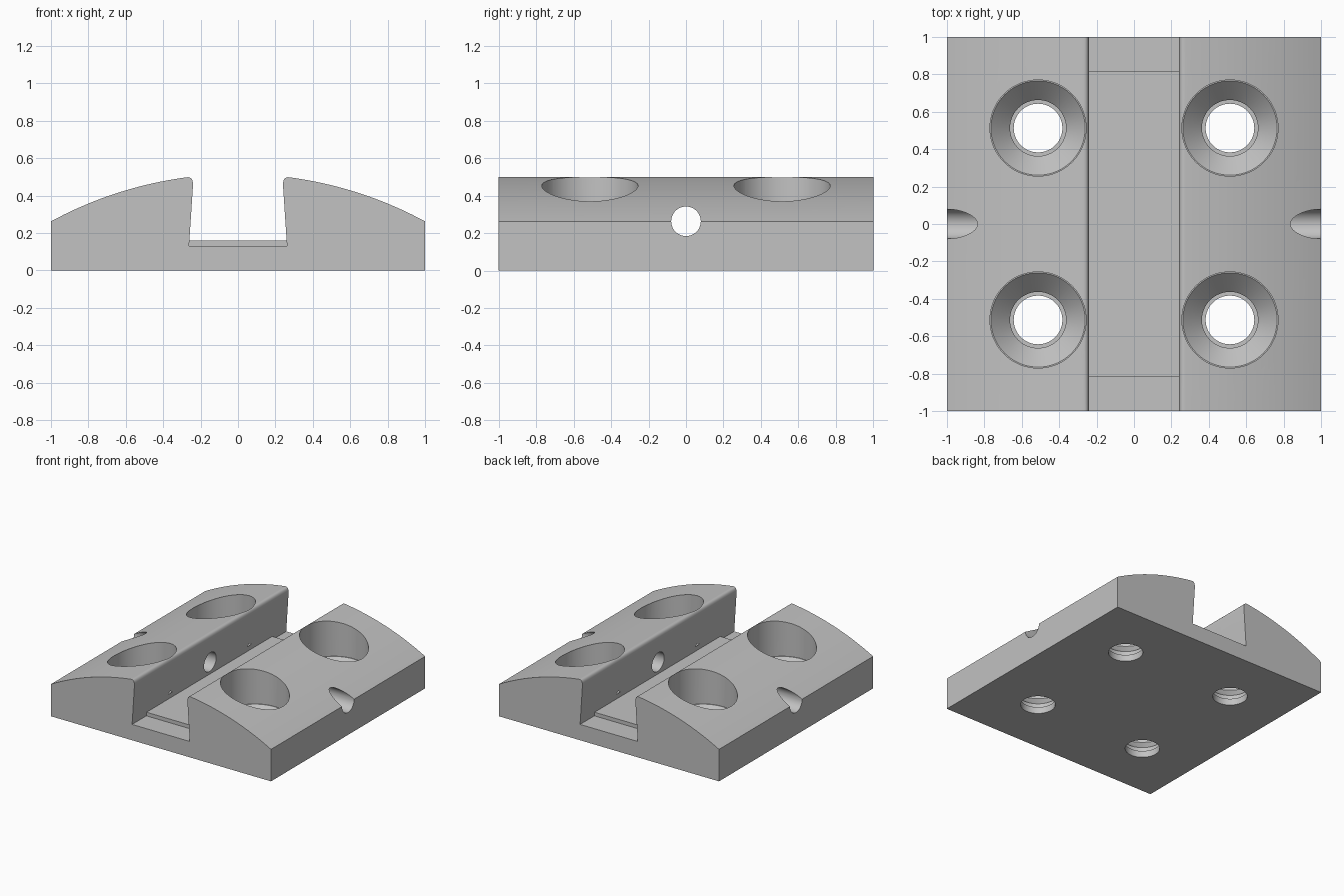
import bpy, bmesh, math
from mathutils import Matrix, Vector

cube = bpy.data.objects.get("Cube")
if cube:
    bpy.data.objects.remove(cube, do_unlink=True)

grey = bpy.data.materials.new("machined_grey")
grey.use_nodes = True
colour = (0.54, 0.54, 0.54, 1)
grey.diffuse_color = colour
grey.node_tree.nodes["Principled BSDF"].inputs["Base Color"].default_value = colour


def make_object(name, bm):
    bmesh.ops.recalc_face_normals(bm, faces=bm.faces)
    mesh = bpy.data.meshes.new(name)
    bm.to_mesh(mesh)
    bm.free()
    mesh.materials.append(grey)
    obj = bpy.data.objects.new(name, mesh)
    bpy.context.collection.objects.link(obj)
    return obj


def extrude_y(name, profile, half_length):
    """Prism along y from an (x, z) outline."""
    bm = bmesh.new()
    face = bm.faces.new([bm.verts.new((x, -half_length, z)) for x, z in profile])
    out = bmesh.ops.extrude_face_region(bm, geom=[face])
    moved = [v for v in out["geom"] if isinstance(v, bmesh.types.BMVert)]
    bmesh.ops.translate(bm, verts=moved, vec=(0, 2 * half_length, 0))
    return make_object(name, bm)


def lathe(bm, profile, centre, segments=72):
    """Closed solid of revolution about z from (radius, z) pairs."""
    rings = []
    for r, z in profile:
        rings.append([bm.verts.new((centre[0] + r * math.cos(math.tau * i / segments),
                                    centre[1] + r * math.sin(math.tau * i / segments), z))
                      for i in range(segments)])
    for low, high in zip(rings, rings[1:]):
        for i in range(segments):
            j = (i + 1) % segments
            bm.faces.new((low[i], low[j], high[j], high[i]))
    bm.faces.new(rings[0])
    bm.faces.new(rings[-1])


def combine(target, tool, operation):
    tool.hide_render = True
    mod = target.modifiers.new(operation.title(), "BOOLEAN")
    mod.operation = operation
    mod.solver = "EXACT"
    mod.object = tool
    bpy.ops.object.select_all(action="DESELECT")
    bpy.context.view_layer.objects.active = target
    target.select_set(True)
    bpy.ops.object.modifier_apply(modifier=mod.name)
    bpy.data.objects.remove(tool, do_unlink=True)


# Crowned block with a dovetail slot and rounded slot lips
RADIUS, CROWN_CENTRE = 2.1, -1.584


def crown(x):
    return CROWN_CENTRE + math.sqrt(RADIUS ** 2 - x ** 2)


lip_end = 0.275
half = [(1, 0)]
half += [(1 + (lip_end - 1) * i / 20, crown(1 + (lip_end - 1) * i / 20)) for i in range(21)]
start, corner, end = Vector((lip_end, crown(lip_end))), Vector((0.238, 0.505)), Vector((0.241, 0.45))
for i in range(1, 9):
    t = i / 8
    p = start * (1 - t) ** 2 + corner * 2 * t * (1 - t) + end * t * t
    half.append((p.x, p.y))
half.append((0.262, 0.13))
body = extrude_y("mounting_block", half + [(-x, z) for x, z in reversed(half)], 1)

# Raised pad on the slot floor
pad = extrude_y("slot_pad", [(-0.27, 0.08), (0.27, 0.08), (0.27, 0.16), (-0.27, 0.16)], 0.815)
combine(body, pad, "UNION")

# Four countersunk screw holes
bm = bmesh.new()
for sx in (-1, 1):
    for sy in (-1, 1):
        lathe(bm, [(0.13, -0.1), (0.13, 0.054), (0.15, 0.054), (0.15, 0.095),
                   (0.252, 0.2), (0.257, 0.2), (0.257, 0.7)], (sx * 0.513, sy * 0.513))
combine(body, make_object("screw_hole_cutter", bm), "DIFFERENCE")

# Cross hole through both rails
bm = bmesh.new()
bmesh.ops.create_cone(bm, cap_ends=True, segments=48, radius1=0.079, radius2=0.079, depth=2.4,
                      matrix=Matrix.Translation((0, 0, 0.263)) @ Matrix.Rotation(math.pi / 2, 4, "Y"))
combine(body, make_object("cross_hole_cutter", bm), "DIFFERENCE")

# Smooth curved walls, crisp edges
bpy.ops.object.shade_smooth_by_angle(angle=math.radians(25))
